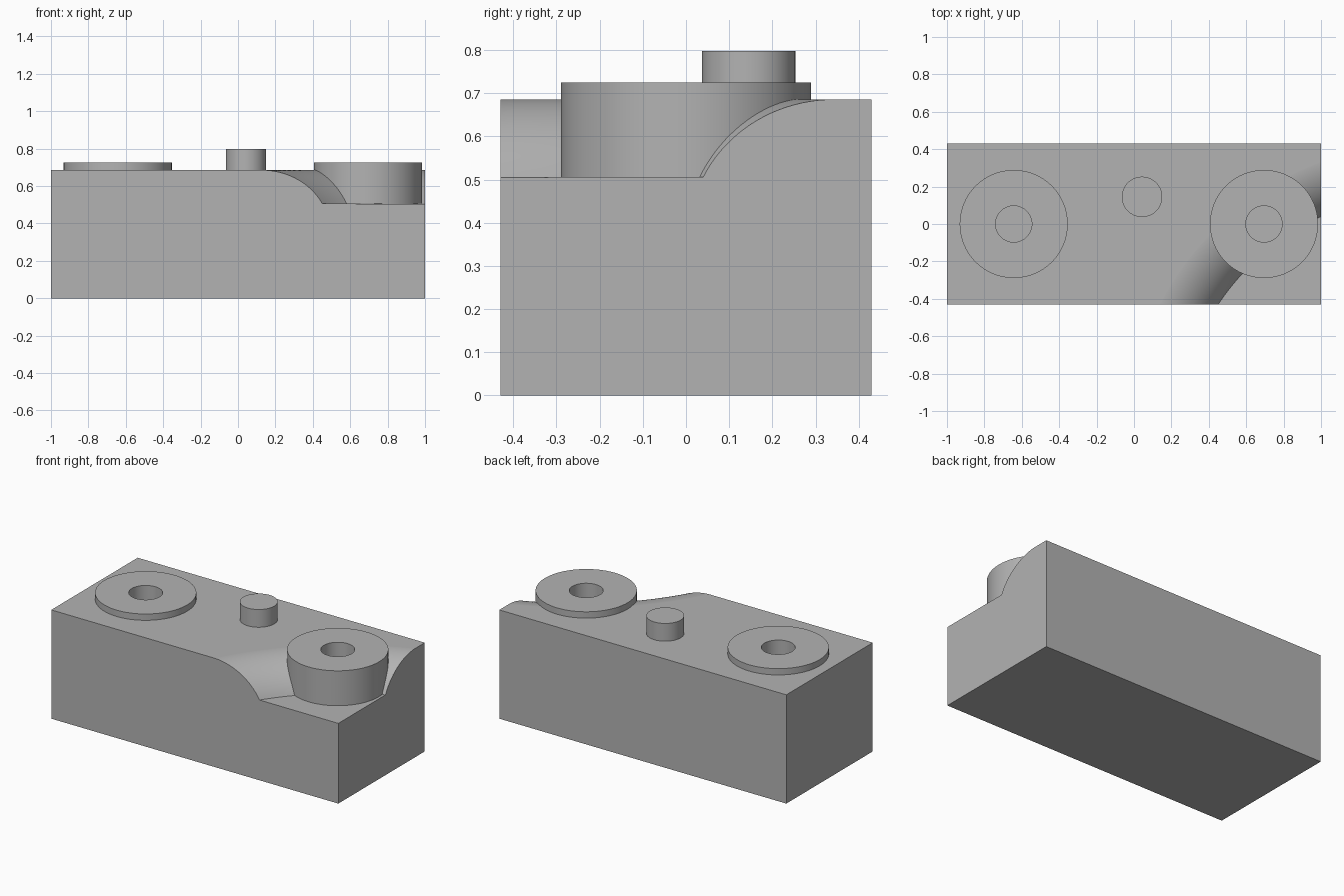
import bpy, bmesh, math
from mathutils import Vector, Matrix

cube = bpy.data.objects.get("Cube")
if cube:
    bpy.data.objects.remove(cube, do_unlink=True)

grey = bpy.data.materials.new("plain grey")
grey.use_nodes = True
COLOUR = (0.45, 0.45, 0.45, 1)
grey.diffuse_color = COLOUR
grey.node_tree.nodes["Principled BSDF"].inputs["Base Color"].default_value = COLOUR

TOP, FLOOR, BOSS_TOP = 0.685, 0.505, 0.725
HOLE, BOSS = 0.097, 0.289
LEFT, RIGHT = (0.695, 0), (-0.643, 0)


def add_object(name, bm):
    bmesh.ops.recalc_face_normals(bm, faces=bm.faces)
    mesh = bpy.data.meshes.new(name)
    bm.to_mesh(mesh)
    bm.free()
    mesh.materials.append(grey)
    obj = bpy.data.objects.new(name, mesh)
    bpy.context.collection.objects.link(obj)
    return obj


def lathe(name, centre, profile, steps=64, closed=False):
    """Spin (radius, height) points about a vertical axis."""
    bm = bmesh.new()
    verts = [bm.verts.new((centre[0] + r, centre[1], z)) for r, z in profile]
    edges = [bm.edges.new(pair) for pair in zip(verts, verts[1:])]
    if closed:
        edges.append(bm.edges.new((verts[-1], verts[0])))
    bmesh.ops.spin(bm, geom=verts + edges, cent=(*centre, 0), axis=(0, 0, 1),
                   angle=math.tau, steps=steps)
    bmesh.ops.remove_doubles(bm, verts=bm.verts, dist=1e-5)
    return add_object(name, bm)


def smooth(obj):
    """Round walls are smooth, level and straight faces stay flat."""
    bpy.ops.object.select_all(action="DESELECT")
    obj.select_set(True)
    bpy.context.view_layer.objects.active = obj
    bpy.ops.object.shade_smooth_by_angle(angle=math.radians(30))
    for poly in obj.data.polygons:
        n = poly.normal
        if max(abs(n.x), abs(n.y), abs(n.z)) > 0.9999 and poly.area > 0.03:
            poly.use_smooth = False


# Block
bm = bmesh.new()
bmesh.ops.create_cube(bm, size=1, matrix=Matrix.Translation((0, 0, TOP / 2))
                      @ Matrix.Diagonal((2, 0.86, TOP, 1)))
block = add_object("block", bm)

# Corner recess with a rounded shoulder, swept about a point outside the block
inner, width, drop = 1.32, 0.28, TOP - FLOOR
radius = (width ** 2 + drop ** 2) / (2 * drop)
sweep = math.asin(width / radius)
shoulder = [(inner + width - radius * math.sin(a), TOP - radius * (1 - math.cos(a)) + 0.0003)
            for a in (sweep * (1 - i / 20) for i in range(21))]
profile = [(0, FLOOR)] + shoulder + [(inner + width, 0.9), (0, 0.9)]
cutters = [lathe("recess_cutter", (1.55, -1.16), profile, 200)]

# Blind holes below the two bosses
for name, centre in (("left", LEFT), ("right", RIGHT)):
    cutters.append(lathe(name + "_hole_cutter", centre,
                         [(0, FLOOR), (HOLE, FLOOR), (HOLE, 0.9), (0, 0.9)]))

for cutter in cutters:
    mod = block.modifiers.new(cutter.name, "BOOLEAN")
    mod.operation, mod.solver, mod.object = "DIFFERENCE", "EXACT", cutter
graph = bpy.context.evaluated_depsgraph_get()
block.data = bpy.data.meshes.new_from_object(block.evaluated_get(graph))
block.modifiers.clear()
for cutter in cutters:
    bpy.data.objects.remove(cutter, do_unlink=True)
smooth(block)

# Ring bosses: one stands on the recess floor, one on the block top
for name, centre, base in (("left_boss", LEFT, FLOOR), ("right_boss", RIGHT, TOP)):
    smooth(lathe(name, centre, [(HOLE, base), (BOSS, base), (BOSS, BOSS_TOP),
                                (HOLE, BOSS_TOP)], closed=True))

# Locating pin
smooth(lathe("pin", (0.043, 0.145), [(0, TOP), (0.108, TOP), (0.108, 0.797), (0, 0.797)]))
